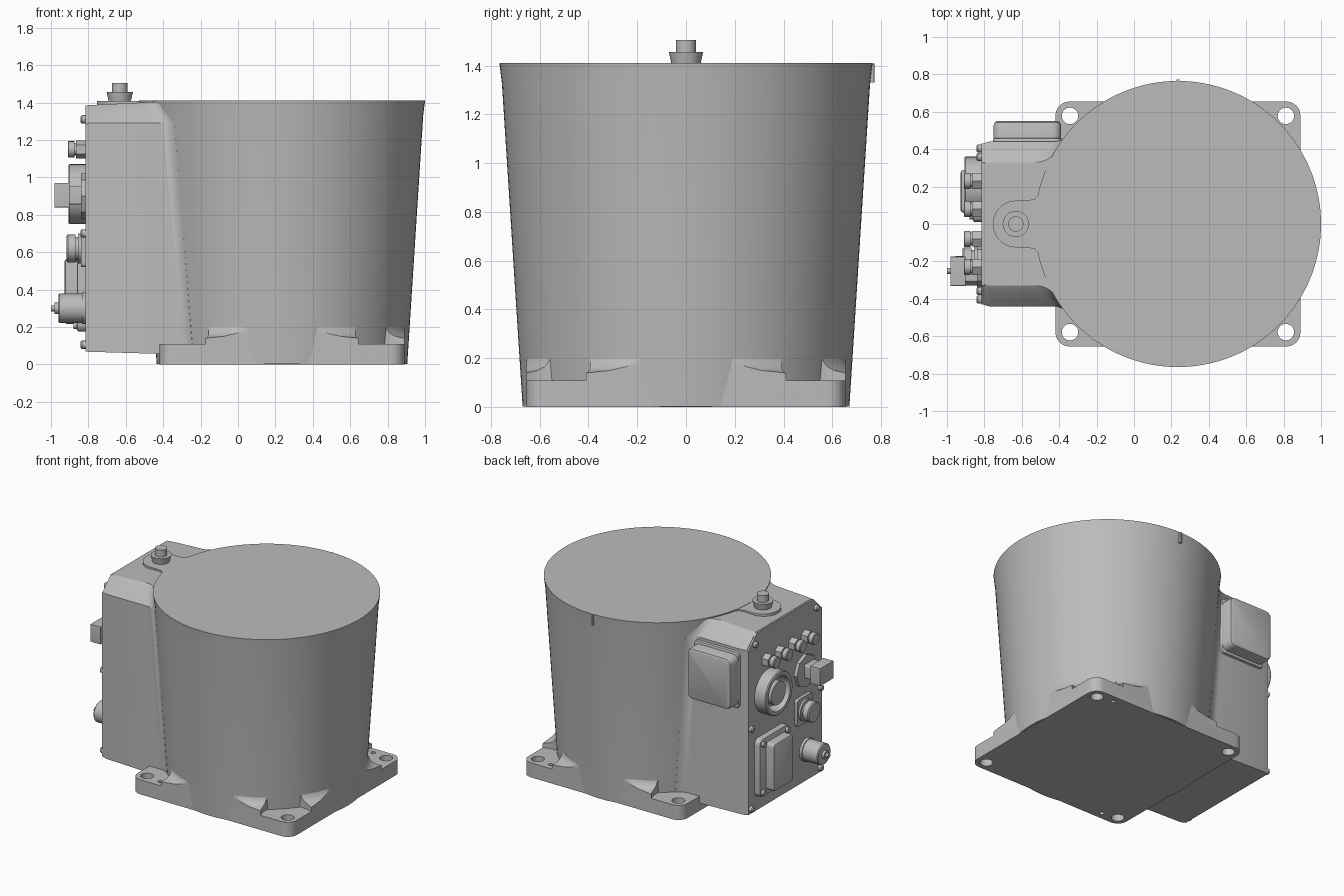
import bpy, bmesh
from math import pi, sin, cos, sqrt, atan2
from mathutils import Matrix, Vector

cube = bpy.data.objects.get("Cube")
if cube:
    bpy.data.objects.remove(cube, do_unlink=True)

grey = bpy.data.materials.new("cast_metal_grey")
grey.use_nodes = True
GREY = (0.5, 0.5, 0.5, 1)
grey.diffuse_color = GREY
grey.node_tree.nodes["Principled BSDF"].inputs["Base Color"].default_value = GREY

CX = 0.235       # axis of the round housing
PANEL = -0.815   # connector panel plane
parts = []

# Frames: local z becomes the outward direction
UP = Matrix.Identity(4)
REAR = Matrix.Rotation(-pi / 2, 4, 'Y')   # local x -> z, local y -> y, local z -> -x
SIDE = Matrix.Rotation(-pi / 2, 4, 'X')   # local x -> x, local y -> -z, local z -> y


def skin(name, rings, loc=(0, 0, 0), frame=UP, loop=False):
    """Bridge rings of equal point count; cap the ends unless looped."""
    bm = bmesh.new()
    m = Matrix.Translation(loc) @ frame
    vs = [[bm.verts.new(m @ Vector(p)) for p in ring] for ring in rings]
    n = len(vs[0])
    pairs = list(zip(vs, vs[1:])) + ([(vs[-1], vs[0])] if loop else [])
    for a, b in pairs:
        for i in range(n):
            j = (i + 1) % n
            bm.faces.new((a[i], a[j], b[j], b[i]))
    if not loop:
        bm.faces.new(vs[0][::-1])
        bm.faces.new(vs[-1])
    bmesh.ops.recalc_face_normals(bm, faces=bm.faces)
    mesh = bpy.data.meshes.new(name)
    bm.to_mesh(mesh)
    bm.free()
    mesh.materials.append(grey)
    ob = bpy.data.objects.new(name, mesh)
    bpy.context.collection.objects.link(ob)
    parts.append(ob)
    return ob


def lathe(name, profile, loc, frame=UP, n=32, loop=False):
    rings = [[(r * cos(2 * pi * i / n), r * sin(2 * pi * i / n), z) for i in range(n)]
             for r, z in profile]
    return skin(name, rings, loc, frame, loop)


def prism(name, pts, lo, hi, loc=(0, 0, 0), frame=UP):
    return skin(name, [[(x, y, z) for x, y in pts] for z in (lo, hi)], loc, frame)


def rounded(w, h, r, n=6):
    """Rounded rectangle with half sizes w and h."""
    return [(sx * (w - r) + r * cos(q + pi / 2 * k / n), sy * (h - r) + r * sin(q + pi / 2 * k / n))
            for sx, sy, q in ((1, 1, 0), (-1, 1, pi / 2), (-1, -1, pi), (1, -1, 1.5 * pi))
            for k in range(n + 1)]


def pillow(name, w, h, r, depth, edge, loc, frame):
    """Rounded block with a softened outer edge."""
    levels = ((0, 0), (depth - edge, 0), (depth - edge * 0.3, edge * 0.3), (depth, edge))
    rings = [[(x, y, z) for x, y in rounded(w - i, h - i, max(r - i, 0.004))] for z, i in levels]
    return skin(name, rings, loc, frame)


def cut(target, tool, op='DIFFERENCE'):
    mod = target.modifiers.new("cut", 'BOOLEAN')
    mod.operation, mod.object, mod.solver = op, tool, 'EXACT'
    bpy.context.view_layer.objects.active = target
    bpy.ops.object.modifier_apply(modifier=mod.name)
    parts.remove(tool)
    bpy.data.objects.remove(tool, do_unlink=True)


# Tapered round housing with top lip
def radius(z):
    return 0.67 + z * 0.064


lathe("round_housing", [(radius(0), 0.002), (radius(1.33), 1.33), (0.764, 1.4), (0.765, 1.41)],
      (CX, 0, 0), n=128)
prism("alignment_tab", rounded(0.009, 0.02, 0.004), 1.33, 1.409, (CX, 0.752, 0))

# Square foot: block trimmed to a shallow cone with a fillet at the housing
foot = prism("foot_flange", rounded(0.655, 0.655, 0.075), 0, 0.4, (CX, 0, 0))
cone = lathe("foot_cone", [(1.2, -0.1), (1.2, 0.03), (0.77, 0.14), (0.725, 0.15), (0.7, 0.165),
                           (0.685, 0.19), (0.678, 0.215)], (CX, 0, 0), n=128)
cut(foot, cone, 'INTERSECT')
for sx in (-1, 1):
    for sy in (-1, 1):
        at = (CX + sx * 0.577, sy * 0.578, 0)
        cut(foot, lathe("pad_cutter", [(0.185, 0.108), (0.185, 0.4)], at, n=48))
        cut(foot, lathe("bolt_cutter", [(0.044, -0.1), (0.044, 0.4)], at, n=32))
for x, y in ((0.69, 0.6), (-0.22, -0.6)):
    cut(foot, lathe("dowel_cutter", [(0.016, -0.1), (0.016, 0.4)], (x, y, 0), n=16))


# Connector arm: straight walls that fillet into the housing, chamfered top
def arm_section(z, w, slope, f=0.13, n=10):
    R = radius(z)
    fy = w + f
    fx = CX - sqrt((R + f) ** 2 - fy ** 2)
    end = atan2(-fy, CX - fx)
    half = [(PANEL + 0.012, w - 0.008), (PANEL + 0.04, w)]
    for k in range(n + 1):
        a = -pi / 2 + (end + pi / 2) * k / n
        half.append((fx + f * cos(a), fy + f * sin(a)))
    half.append((CX - 0.1, 0.3))
    ring = half + [(x, -y) for x, y in reversed(half)]
    return [(x, y, min(z + slope * (x - PANEL), 1.404)) for x, y in ring]


skin("connector_arm", [arm_section(0.068, 0.44, -0.03), arm_section(1.29, 0.44, 0),
                       arm_section(1.365, 0.36, 0.05), arm_section(1.385, 0.33, 0.05)])
prism("connector_panel", [(0.07, 0.43), (1.285, 0.43), (1.383, 0.33),
                          (1.383, -0.33), (1.285, -0.43), (0.07, -0.43)],
      -0.02, 0, (PANEL, 0, 0), REAR)

# Raised tongue and vent plug on the arm top
flare = [(-0.3, 0.2), (-0.49, 0.2), (-0.505, 0.165), (-0.53, 0.135), (-0.57, 0.125)]
arc = [(-0.63 + 0.125 * cos(a), 0.125 * sin(a)) for a in (pi / 2 + pi * k / 20 for k in range(21))]
prism("top_tongue", flare + arc + [(x, -y) for x, y in reversed(flare)], 1.37, 1.408)
lathe("vent_plug", [(0.058, 1.4), (0.07, 1.455), (0.041, 1.455), (0.041, 1.505)], (-0.632, 0, 0))

# Side junction box
pillow("side_box_flange", 0.185, 0.21, 0.03, 0.04, 0.01, (-0.57, 0.42, 1.06), SIDE)
pillow("side_box", 0.18, 0.19, 0.045, 0.13, 0.02, (-0.57, 0.42, 1.06), SIDE)


def rear(y, z):
    return (PANEL, y, z)


# Row of four hex plugs
for y in (-0.23, -0.08, 0.08, 0.23):
    lathe("hex_plug_nut", [(0.048, 0), (0.048, 0.05)], rear(y, 1.15), REAR, n=6)
    lathe("hex_plug_cap", [(0.034, 0.04), (0.034, 0.06), (0.043, 0.06), (0.043, 0.09), (0.038, 0.095)],
          rear(y, 1.15), REAR, n=20)

# Large round socket
lathe("socket_collar", [(0.16, 0), (0.16, 0.085), (0.154, 0.092), (0.128, 0.092), (0.12, 0)],
      rear(0.2, 0.91), REAR, n=48, loop=True)
lathe("socket_core", [(0.1, 0), (0.1, 0.05), (0.085, 0.05), (0.085, 0.085)], rear(0.2, 0.91), REAR)

# Rectangular plug on an octagonal plate
lathe("plug_plate", [(0.12, 0), (0.12, 0.025)], rear(-0.22, 0.9), REAR, n=8)
prism("plug_neck", rounded(0.05, 0.06, 0.01), 0, 0.1, rear(-0.25, 0.905), REAR)
prism("plug_block", rounded(0.065, 0.078, 0.003), 0.085, 0.165, rear(-0.253, 0.905), REAR)

# Threaded round connector
prism("round_connector_flange", rounded(0.1, 0.09, 0.02), 0, 0.025, rear(-0.2, 0.62), REAR)
lathe("round_connector", [(0.08, 0), (0.08, 0.04), (0.062, 0.04), (0.062, 0.055), (0.075, 0.055),
                          (0.075, 0.095), (0.068, 0.102)], rear(-0.2, 0.62), REAR)

# Large cylindrical connector with a centre pin
lathe("power_connector", [(0.085, 0), (0.085, 0.02), (0.078, 0.02), (0.078, 0.14), (0.073, 0.146),
                          (0.03, 0.146), (0.03, 0.165), (0.016, 0.165), (0.016, 0.185)],
      rear(-0.25, 0.3), REAR)

# Access cover with corner screws
pillow("access_cover_base", 0.215, 0.175, 0.04, 0.045, 0.01, rear(0.185, 0.39), REAR)
pillow("access_cover_lid", 0.175, 0.115, 0.025, 0.112, 0.015, rear(0.175, 0.39), REAR)
for dy in (-0.142, 0.142):
    for dz in (-0.18, 0.18):
        lathe("cover_screw", [(0.02, 0.03), (0.02, 0.065)], rear(0.185 + dy, 0.39 + dz), REAR, n=16)

# Panel screws along both edges
for y in (-0.385, 0.385):
    for z in (0.105, 0.7, 1.31):
        lathe("panel_screw", [(0.022, -0.01), (0.022, 0.02), (0.015, 0.027)],
              rear(y * (0.93 if z > 1 else 1.05), z), REAR, n=16)

# Smooth curved faces, keep hard edges
bpy.ops.object.select_all(action='DESELECT')
for ob in parts:
    ob.select_set(True)
bpy.context.view_layer.objects.active = parts[0]
bpy.ops.object.shade_smooth_by_angle(angle=0.52)
